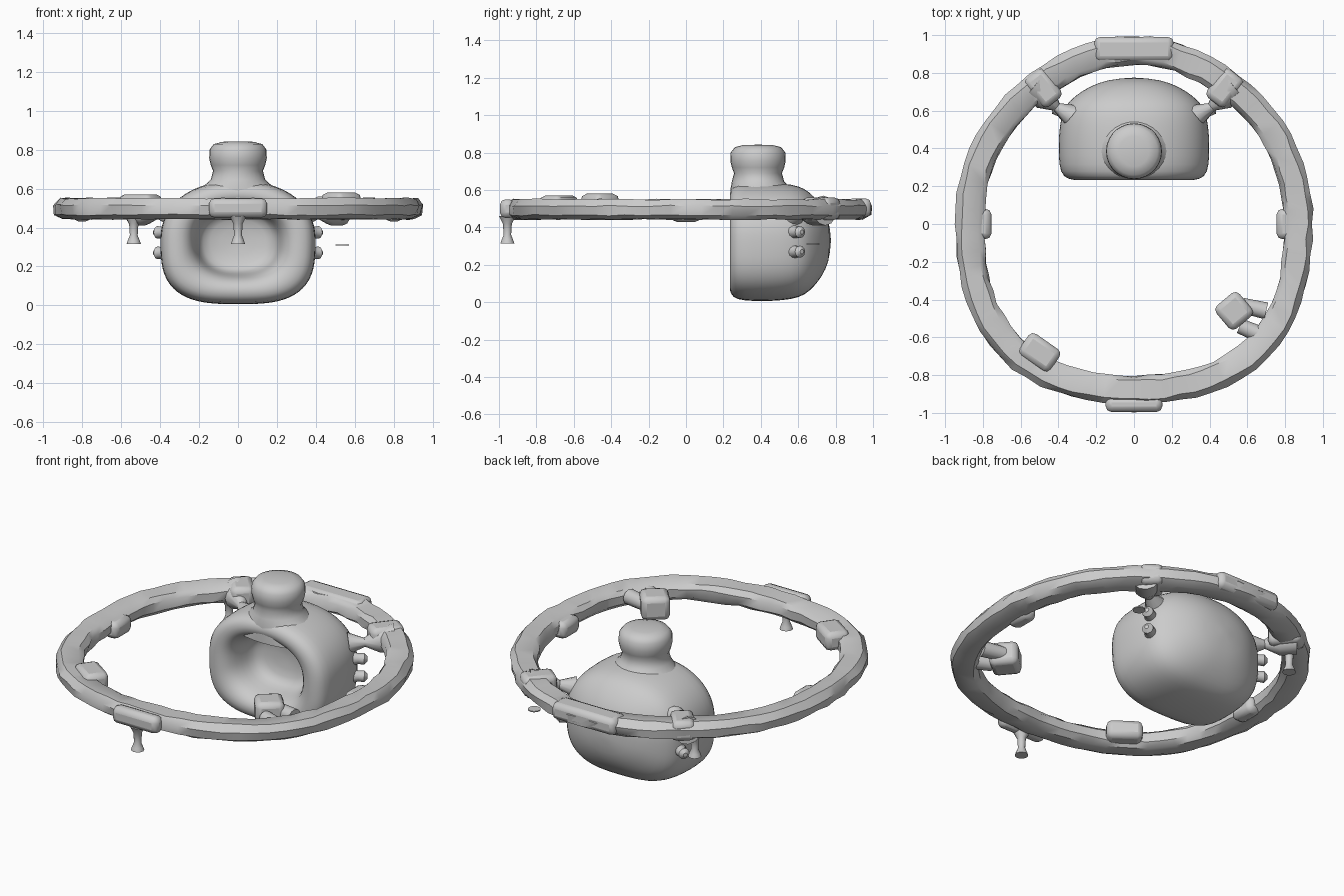
import bpy, bmesh, math, random
from mathutils import Vector

if "Cube" in bpy.data.objects:
    bpy.data.objects.remove(bpy.data.objects["Cube"])

random.seed(4)
TAU = 2 * math.pi


def loft(name, rings, closed=False, angle=40, subdiv=0):
    """Skin a list of equally sized point loops; cap the ends unless closed."""
    bm = bmesh.new()
    loops = [[bm.verts.new(p) for p in r] for r in rings]
    n = len(loops[0])
    for i in range(len(loops) if closed else len(loops) - 1):
        a, b = loops[i], loops[(i + 1) % len(loops)]
        for j in range(n):
            k = (j + 1) % n
            bm.faces.new((a[j], a[k], b[k], b[j]))
    if not closed:
        bm.faces.new(loops[0])
        bm.faces.new(loops[-1])
    bmesh.ops.recalc_face_normals(bm, faces=bm.faces)
    me = bpy.data.meshes.new(name)
    bm.to_mesh(me)
    bm.free()
    ob = bpy.data.objects.new(name, me)
    bpy.context.collection.objects.link(ob)
    if subdiv:
        ob.modifiers.new("Smooth", 'SUBSURF').levels = subdiv
    bpy.ops.object.select_all(action='DESELECT')
    ob.select_set(True)
    bpy.context.view_layer.objects.active = ob
    bpy.ops.object.shade_smooth_by_angle(angle=math.radians(angle))
    return ob


def tube(name, stations, n=12):
    """Round tube through (point, radius) stations."""
    rings = []
    d = Vector(stations[-1][0]) - Vector(stations[0][0])
    q = d.to_track_quat('Z', 'Y')
    for p, r in stations:
        rings.append([Vector(p) + q @ Vector((r * math.cos(TAU * j / n), r * math.sin(TAU * j / n), 0))
                      for j in range(n)])
    return loft(name, rings)


def block(name, loc, size, rot=0, bevel=0.03):
    bpy.ops.mesh.primitive_cube_add(size=1, location=loc, rotation=(0, 0, rot))
    ob = bpy.context.object
    ob.name = name
    ob.scale = size
    bpy.ops.object.transform_apply(location=False, rotation=False, scale=True)
    m = ob.modifiers.new("Bevel", 'BEVEL')
    m.width, m.segments = bevel, 2
    bpy.ops.object.shade_smooth_by_angle(angle=math.radians(40))
    return ob


# Hoop: slightly uneven ring with a flattened, worn cross-section
RADII = [0.872, 0.885, 0.918, 0.885, 0.872, 0.925, 0.88, 0.925]


def hoop_radius(t):
    f = (t % TAU) / TAU * 8
    i, u = int(f) % 8, (1 - math.cos(math.pi * (f % 1))) / 2
    return RADII[i] * (1 - u) + RADII[(i + 1) % 8] * u


SECTION = [(-.075, -.025), (-.045, -.052), (.03, -.052), (.07, -.03),
           (.075, .02), (.045, .055), (-.05, .05), (-.075, .025)]
rings = []
for i in range(72):
    t = TAU * i / 72
    c = hoop_radius(t)
    rings.append([((c + a + random.uniform(-.008, .008)) * math.cos(t),
                   (c + a + random.uniform(-.008, .008)) * math.sin(t),
                   0.495 + b + random.uniform(-.004, .004)) for a, b in SECTION])
loft("hoop", rings, closed=True)


# Pod: rounded pot lying on its back, flat-bottomed, with a deep front opening
def pod_ring(k, y, n=40):
    pts = []
    for j in range(n):
        t = TAU * j / n
        c, s = math.cos(t), math.sin(t)
        e = 2 / (2.25 if s > 0 else (3.0 if k > .7 else 2.4))
        h = 0.31 if s > 0 else 0.325
        pts.append((0.4 * k * math.copysign(abs(c) ** e, c), y,
                    0.33 + h * k * math.copysign(abs(s) ** e, s)))
    return pts


POD = [(.02, .47), (.40, .46), (.50, .42), (.54, .34), (.60, .265), (.72, .23), (.88, .235),
       (.98, .27), (1.0, .36), (1.0, .46), (.97, .57), (.90, .635), (.76, .685),
       (.58, .73), (.35, .765), (.02, .775)]
loft("pod", [pod_ring(k, y) for k, y in POD], angle=60, subdiv=1)

# Neck flaring out of the pod, and its rounded knob
NECK = [(.28, .50), (.25, .56), (.19, .60), (.14, .645), (.128, .69), (.14, .72), (.148, .755),
        (.146, .80), (.125, .828), (.08, .84), (.01, .842)]
loft("neck_and_knob",
     [[(r * math.cos(TAU * j / 28),
        0.385 + min(r, .148) * math.sin(TAU * j / 28)
        + (max(r - .148, 0) * math.sin(TAU * j / 28) if j < 14 else 0), z)
       for j in range(28)] for r, z in NECK], angle=60)

# Struts joining pod and hoop, with stub knobs below
for s, side in ((-1, "left"), (1, "right")):
    tube(f"strut_{side}", [((s * .33, .58, .46), .06), ((s * .41, .62, .47), .025),
                           ((s * .47, .67, .48), .07), ((s * .53, .74, .49), .08)])
    for i, z in enumerate((.375, .27)):
        tube(f"stub_{side}_{i}", [((s * .34, .56, z), .045), ((s * .385, .595, z), .03),
                                  ((s * .415, .61, z), .032), ((s * .43, .62, z), .012)])
    block(f"hoop_lump_{side}", (s * .48, .72, .50), (.19, .13, .12), s * .9)
    block(f"inner_pad_{side}", (s * .80, 0, .48), (.09, .16, .10))


# Hanging pins with flared feet
def pin(name, x, y):
    tube(name, [((x, y, .46), .045), ((x, y, .42), .024), ((x, y, .36), .02),
                ((x, y, .335), .03), ((x, y, .315), .037)])


pin("front_pin", 0, -.955)
pin("rear_left_pin", -.535, .68)
tube("rear_right_foot", [((.535, .68, .308), .035), ((.535, .68, .314), .035)])

# Lumps on the hoop: front swelling, clamp block and worn patch
block("front_swelling", (0, -.955, .50), (.30, .08, .10))
block("clamp_block", (.53, -.46, .51), (.16, .16, .14), math.radians(40))
for i, (a, b) in enumerate((((.57, -.43, .51), (.70, -.46, .51)), ((.56, -.54, .50), (.68, -.59, .50)))):
    tube(f"clamp_arm_{i}", [(a, .04), (b, .045)])
block("worn_patch", (-.50, -.68, .515), (.20, .14, .11), math.radians(-35))
block("rear_swelling", (0, .925, .505), (.42, .13, .10))
